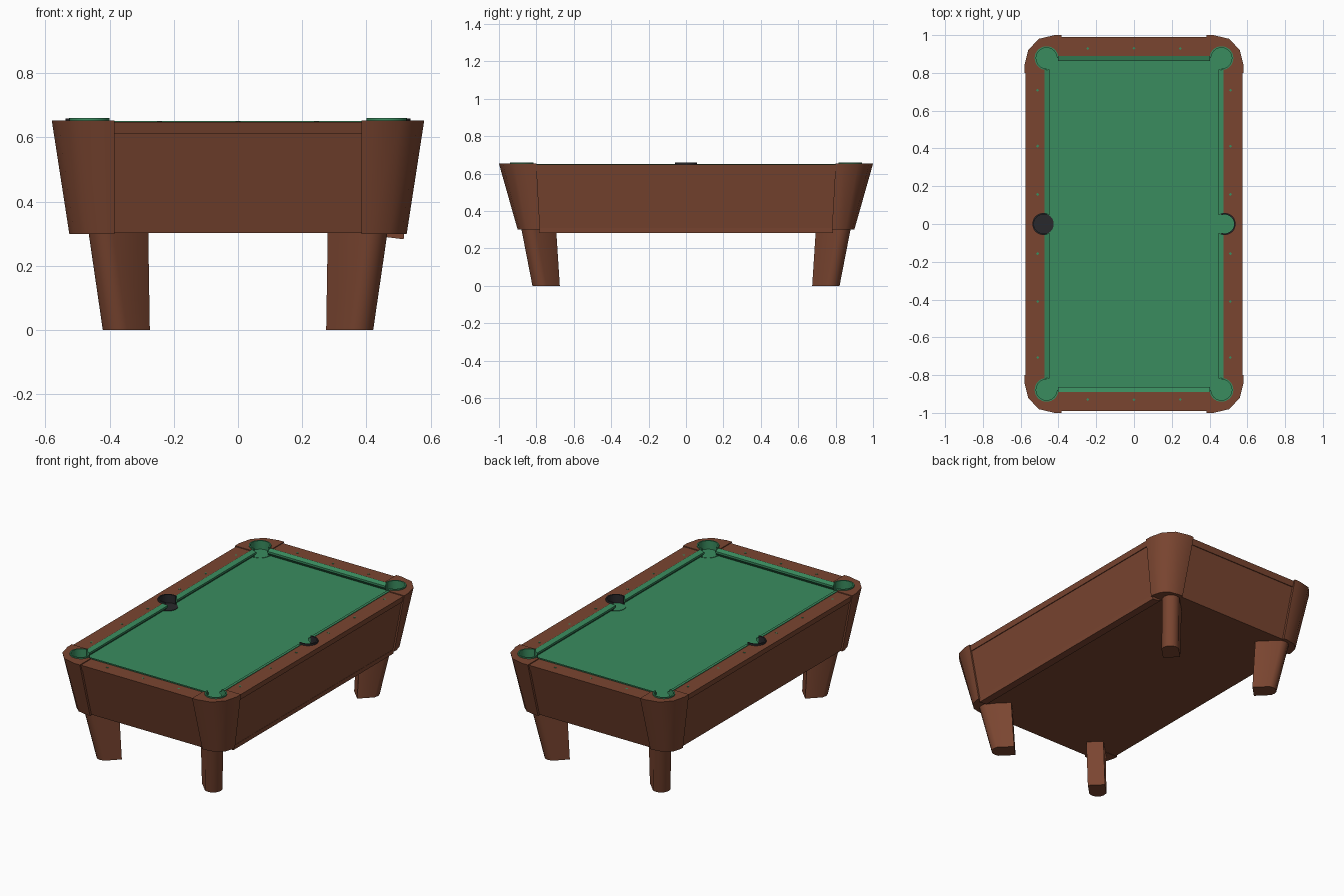
import bpy, bmesh, math
from math import cos, sin, pi, radians

if "Cube" in bpy.data.objects:
    bpy.data.objects.remove(bpy.data.objects["Cube"])


def material(name, rgb):
    m = bpy.data.materials.new(name)
    m.diffuse_color = (*rgb, 1)
    m.use_nodes = True
    m.node_tree.nodes["Principled BSDF"].inputs["Base Color"].default_value = m.diffuse_color
    return m


WOOD = material("brown wood", (0.195, 0.06, 0.03))
CLOTH = material("green cloth", (0.042, 0.262, 0.114))
BLACK = material("black pocket", (0.022, 0.022, 0.025))
CORNERS = [(1, 1), (-1, 1), (-1, -1), (1, -1)]


def loft(name, loops, mat, closed=False):
    """Skin a solid through matching loops of points."""
    bm = bmesh.new()
    rows = [[bm.verts.new(p) for p in loop] for loop in loops]
    n = len(rows[0])
    pairs = list(zip(rows, rows[1:])) + ([(rows[-1], rows[0])] if closed else [])
    for a, b in pairs:
        for i in range(n):
            j = (i + 1) % n
            bm.faces.new((a[i], a[j], b[j], b[i]))
    if not closed:
        bm.faces.new(rows[0])
        bm.faces.new(rows[-1])
    bmesh.ops.recalc_face_normals(bm, faces=bm.faces)
    me = bpy.data.meshes.new(name)
    bm.to_mesh(me)
    bm.free()
    me.materials.append(mat)
    ob = bpy.data.objects.new(name, me)
    bpy.context.collection.objects.link(ob)
    return ob


def prism(name, outline, z0, z1, mat):
    return loft(name, [[(x, y, z) for x, y in outline] for z in (z0, z1)], mat)


def box(name, x0, x1, y0, y1, z0, z1, mat):
    return prism(name, [(x0, y0), (x1, y0), (x1, y1), (x0, y1)], z0, z1, mat)


def circle(cx, cy, r, n=32):
    return [(cx + r * cos(2 * pi * i / n), cy + r * sin(2 * pi * i / n)) for i in range(n)]


def arc_wall(name, cx, cy, r0, r1, z0, z1, mid, half, mat, n=24):
    """Curved wall of a pocket, open on the table side."""
    loops = []
    for i in range(n + 1):
        a = mid - half + 2 * half * i / n
        loops.append([(cx + r * cos(a), cy + r * sin(a), z)
                      for r, z in ((r0, z0), (r1, z0), (r1, z1), (r0, z1))])
    return loft(name, loops, mat)


def cut(ob, cutters):
    for c in cutters:
        m = ob.modifiers.new("cut", 'BOOLEAN')
        m.operation, m.solver, m.object = 'DIFFERENCE', 'EXACT', c
    dg = bpy.context.evaluated_depsgraph_get()
    me = bpy.data.meshes.new_from_object(ob.evaluated_get(dg))
    ob.modifiers.clear()
    ob.data = me


# Cutters: playing recess and six pocket holes
recess = box("recess_cutter", -0.475, 0.475, -0.89, 0.89, 0.6, 0.8, WOOD)
holes = [prism("pocket_cutter", circle(sx * 0.463, sy * 0.878, 0.062), 0.595, 0.8, CLOTH)
         for sx, sy in CORNERS]
holes += [prism("pocket_cutter", circle(s * 0.48, 0, 0.056), 0.595, 0.8, CLOTH)
          for s in (-1, 1)]


# Cabinet and rail: tapered eight-sided body, rail slightly proud
def octagon(inset, z):
    t = (0.65 - z) / 0.35
    x, y = 0.577 - 0.055 * t - inset, 0.992 - 0.1 * t - inset
    cy = 0.81 - 0.02 * t
    pts = []
    for sx, sy in CORNERS:
        c = [(sx * x, sy * cy, z), (sx * 0.395, sy * y, z)]
        pts += c if sx * sy > 0 else c[::-1]
    return pts


loops = [octagon(0.007, 0.302), octagon(0.007, 0.613), octagon(0.002, 0.613), octagon(0.002, 0.648)]
cabinet = loft("cabinet", loops, WOOD)
cut(cabinet, [recess] + holes)

# Lower lip under the right side panel
loft("side_panel_lip", [[(0.46, y, 0.29), (0.516, y, 0.283), (0.518, y, 0.31), (0.46, y, 0.31)]
                        for y in (-0.785, 0.785)], WOOD)

# Rounded corner caps
CAP = [(0.385, 0.8), (0.385, 1.0), (0.42, 1.0), (0.505, 0.98),
       (0.56, 0.92), (0.58, 0.84), (0.58, 0.8)]
for k, (sx, sy) in enumerate(CORNERS):
    top = [(sx * x, sy * y, 0.653) for x, y in CAP]
    low = [(sx * (0.385 + (x - 0.385) * 0.72), sy * (0.78 + (y - 0.8) * 0.6), 0.3)
           for x, y in CAP]
    cap = loft("corner_cap", [low, top], WOOD)
    cut(cap, [recess, holes[k]])

# Diagonal tapered legs with a narrowed outer end
for sx, sy in CORNERS:
    rings = []
    for z, cx, cy, far in ((0, 0.31, 0.71, 0.1), (0.31, 0.315, 0.73, 0.157)):
        plan = [(0, -0.05), (far, -0.05), (far + 0.022, -0.035), (far + 0.034, -0.015),
                (far + 0.034, 0.015), (far + 0.022, 0.035), (far, 0.05), (0, 0.05)]
        rings.append([(sx * (cx + (t + p) * 0.7071), sy * (cy + (t - p) * 0.7071), z)
                      for t, p in plan])
    loft("leg", rings, WOOD)

# Cloth bed and cushions
box("bed", -0.475, 0.475, -0.89, 0.89, 0.598, 0.605, CLOTH)
PROFILE = [(0, 0.602), (0.028, 0.63), (0.028, 0.642), (0, 0.651)]
cushions = loft("cushions", [[(sx * (0.475 - d), sy * (0.89 - d), z) for d, z in PROFILE]
                             for sx, sy in CORNERS], CLOTH, closed=True)
cut(cushions, holes)

# Corner pockets: green collar and floor
for sx, sy in CORNERS:
    x, y = sx * 0.463, sy * 0.878
    arc_wall("corner_pocket", x, y, 0.055, 0.063, 0.6, 0.66,
             math.atan2(sy, sx), radians(135), CLOTH)
    prism("corner_pocket_floor", circle(x, y, 0.06), 0.597, 0.607, CLOTH)

# Side pockets: black collars, black floor on the left, green on the right
for s, mat in ((-1, BLACK), (1, CLOTH)):
    arc_wall("side_pocket", s * 0.48, 0, 0.05, 0.058, 0.6, 0.659,
             0 if s > 0 else pi, radians(110), BLACK)
    prism("side_pocket_floor", circle(s * 0.48, 0, 0.055), 0.597, 0.608, mat)

# Small diamond sights along the rails
spots = [(s * 0.51, y) for s in (-1, 1) for y in (-0.707, -0.41, -0.157, 0.157, 0.412, 0.708)]
spots += [(x, s * 0.93) for s in (-1, 1) for x in (-0.245, 0, 0.245)]
for x, y in spots:
    prism("rail_sight", circle(x, y, 0.008, 4), 0.645, 0.6495, CLOTH)

# Remove cutters, smooth the curved surfaces
for c in [recess] + holes:
    bpy.data.objects.remove(c)
for ob in bpy.context.collection.objects:
    ob.data.shade_smooth()
    ob.data.set_sharp_from_angle(angle=radians(38))
